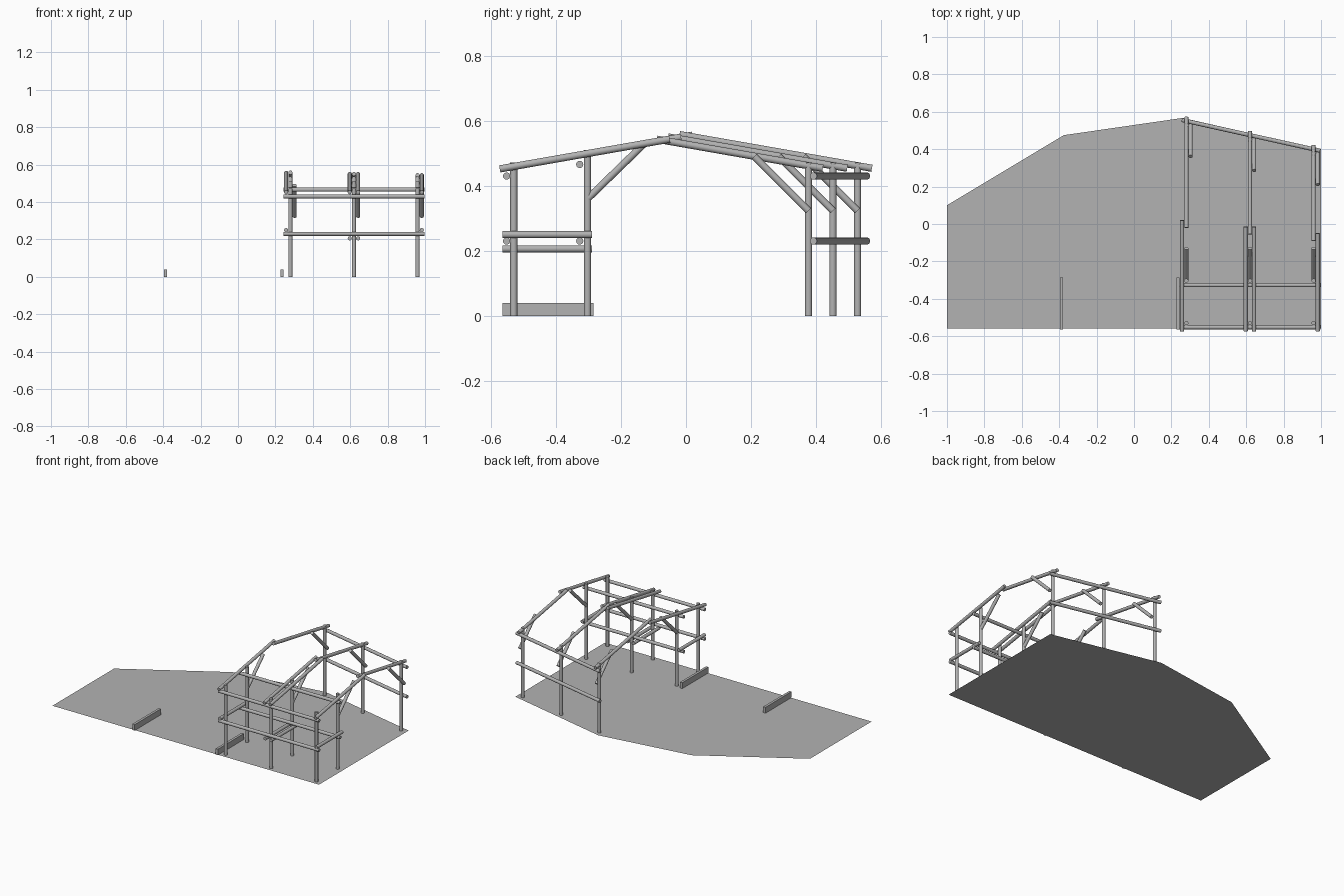
import bpy
import bmesh
from mathutils import Vector

cube = bpy.data.objects.get("Cube")
if cube:
    bpy.data.objects.remove(cube, do_unlink=True)

grey = bpy.data.materials.new("plain grey")
grey.use_nodes = True
GREY = (0.45, 0.45, 0.45, 1)
grey.diffuse_color = GREY
grey.node_tree.nodes["Principled BSDF"].inputs["Base Color"].default_value = GREY

R = 0.011       # pole radius
SIDE = 0.0225   # offset of a pole lashed beside another


def finish(obj, name):
    obj.name = name
    obj.data.materials.append(grey)


def pole(name, a, b):
    """Round pole between two points."""
    a, b = Vector(a), Vector(b)
    bpy.ops.mesh.primitive_cylinder_add(
        vertices=20, radius=R, depth=(b - a).length, location=(a + b) / 2,
        rotation=(b - a).to_track_quat("Z", "Y").to_euler())
    obj = bpy.context.object
    bpy.ops.object.shade_smooth_by_angle()
    finish(obj, name)


# Ground sheet
bm = bmesh.new()
outline = [(-1, -0.56), (1, -0.56), (1, 0.4), (0.26, 0.567), (-0.375, 0.475), (-1, 0.1)]
bm.faces.new([bm.verts.new((x, y, 0)) for x, y in outline])
mesh = bpy.data.meshes.new("ground")
bm.to_mesh(mesh)
bm.free()
ground = bpy.data.objects.new("ground", mesh)
bpy.context.collection.objects.link(ground)
finish(ground, "ground")

# Low kerbs
for x in (-0.388, 0.236):
    bpy.ops.mesh.primitive_cube_add(size=1, location=(x, -0.425, 0.02))
    kerb = bpy.context.object
    kerb.scale = (0.017, 0.28, 0.04)
    finish(kerb, "kerb")

# Three frames: x, back post y, ridge end of front rafter, sides of the front rafters
FRONT, INNER, SLOPE = -0.53, -0.303, 0.175
frames = [
    (0.28, 0.528, 0.02, (-1,)),
    (0.62, 0.452, -0.015, (-1, 1)),
    (0.96, 0.377, -0.05, (1,)),
]
for x, back, ridge, sides in frames:
    # Posts
    pole("front_post", (x, FRONT, 0), (x, FRONT, 0.472))
    pole("inner_post", (x, INNER, 0), (x, INNER, 0.51))
    pole("back_post", (x, back, 0), (x, back, 0.472))
    # Front rafters and side rails
    rail_z = 0.25 if len(sides) == 1 else 0.206
    for s in sides:
        xs = x + s * SIDE
        pole("front_rafter", (xs, -0.573, 0.452), (xs, ridge, 0.452 + SLOPE * (ridge + 0.573)))
        pole("side_rail", (xs, -0.565, rail_z), (xs, -0.29, rail_z))
    # Back rafter
    end, start = back + 0.044, ridge - 0.04
    pole("back_rafter", (x, end, 0.454), (x, start, 0.454 + SLOPE * (end - start)))
    # Diagonal braces
    pole("front_brace", (x, INNER, 0.36), (x, -0.13, 0.528))
    pole("back_brace", (x + SIDE, back - 0.167, 0.49), (x + SIDE, back, 0.323))

# Long beams across the front and inner rows
for name, y, z in (("front_beam", -0.552, 0.43), ("inner_beam", -0.327, 0.466),
                   ("front_rail", -0.552, 0.23), ("inner_rail", -0.327, 0.23)):
    pole(name, (0.243, y, z), (0.997, y, z))

# Slanted beams along the back row
for name, z in (("back_beam", 0.43), ("back_rail", 0.23)):
    pole(name, (0.255, 0.556, z), (0.995, 0.392, z))
